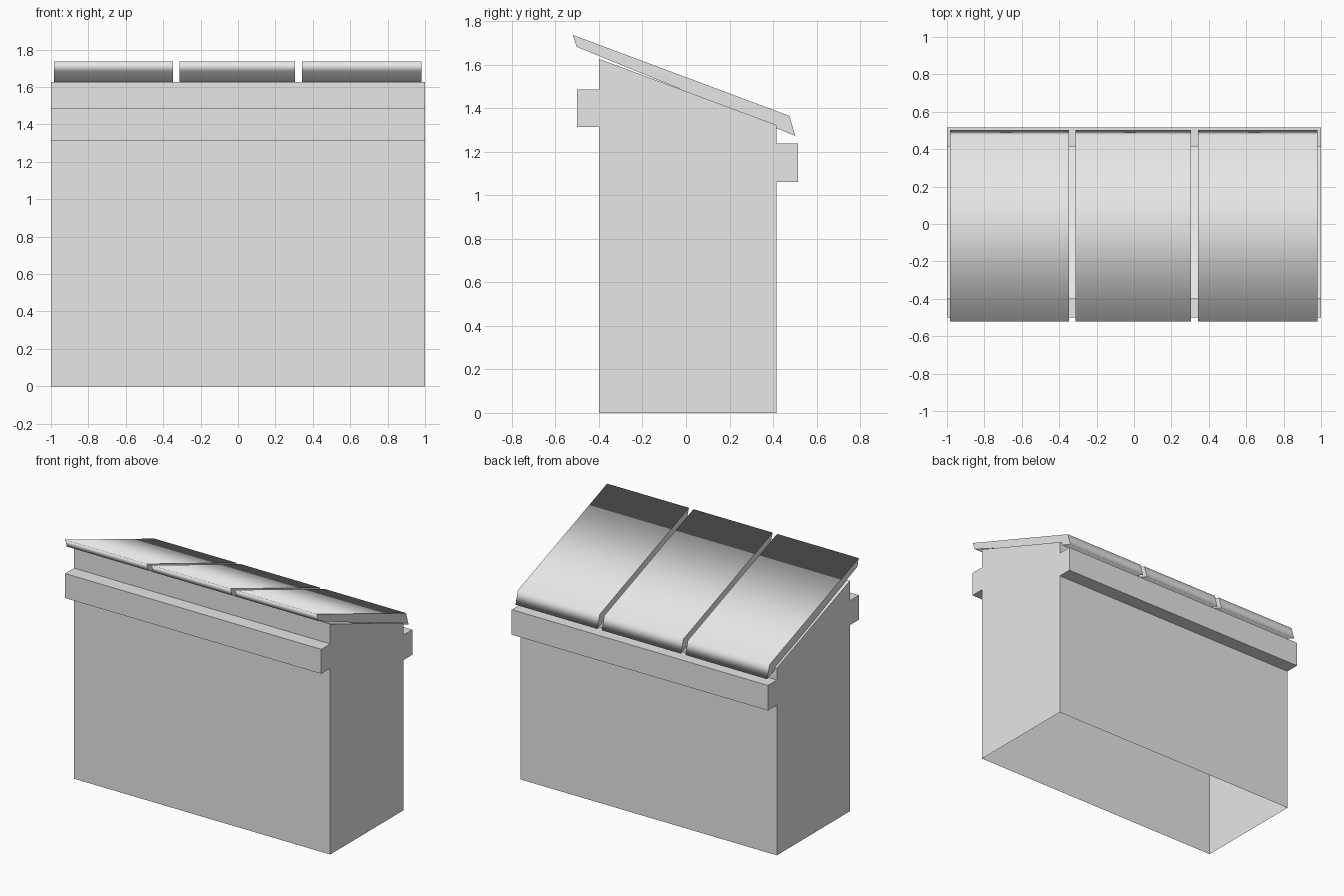
import bpy
import bmesh

cube = bpy.data.objects.get("Cube")
if cube:
    bpy.data.objects.remove(cube, do_unlink=True)

GREY = (0.8, 0.8, 0.8, 1.0)
mat = bpy.data.materials.new("light grey")
mat.use_nodes = True
mat.diffuse_color = GREY
mat.node_tree.nodes["Principled BSDF"].inputs["Base Color"].default_value = GREY


def extrude_profile(name, profile, x0, x1, smooth=False, open_bottom=False):
    """Extrude a (y, z) outline along x, with flat end caps."""
    bm = bmesh.new()
    start = [bm.verts.new((x0, y, z)) for y, z in profile]
    end = [bm.verts.new((x1, y, z)) for y, z in profile]
    bm.faces.new(start)
    bm.faces.new(end)
    count = len(profile)
    for i in range(count):
        j = (i + 1) % count
        if open_bottom and profile[i][1] == 0 and profile[j][1] == 0:
            continue
        face = bm.faces.new((start[i], start[j], end[j], end[i]))
        face.smooth = smooth
    bmesh.ops.recalc_face_normals(bm, faces=bm.faces)
    mesh = bpy.data.meshes.new(name)
    bm.to_mesh(mesh)
    bm.free()
    mesh.materials.append(mat)
    obj = bpy.data.objects.new(name, mesh)
    bpy.context.collection.objects.link(obj)
    return obj


# Hollow body with a ledge along the front and the back, open underneath
FRONT, BACK = -0.4, 0.415
body = [
    (FRONT, 0), (BACK, 0),
    (BACK, 1.06), (0.515, 1.06), (0.515, 1.237), (BACK, 1.237),
    (BACK, 1.322), (FRONT, 1.626),
    (FRONT, 1.486), (-0.5, 1.486), (-0.5, 1.313), (FRONT, 1.313),
]
extrude_profile("body", body, -1, 1, open_bottom=True)

# Three sloping roof panels, softly shaded around the outline
panel = [(-0.52, 1.736), (-0.502, 1.681), (0.502, 1.272), (0.475, 1.364)]
spans = {"right": (-0.985, -0.347), "middle": (-0.312, 0.306), "left": (0.341, 0.98)}
for side, (x0, x1) in spans.items():
    extrude_profile("roof_panel_" + side, panel, x0, x1, smooth=True)
